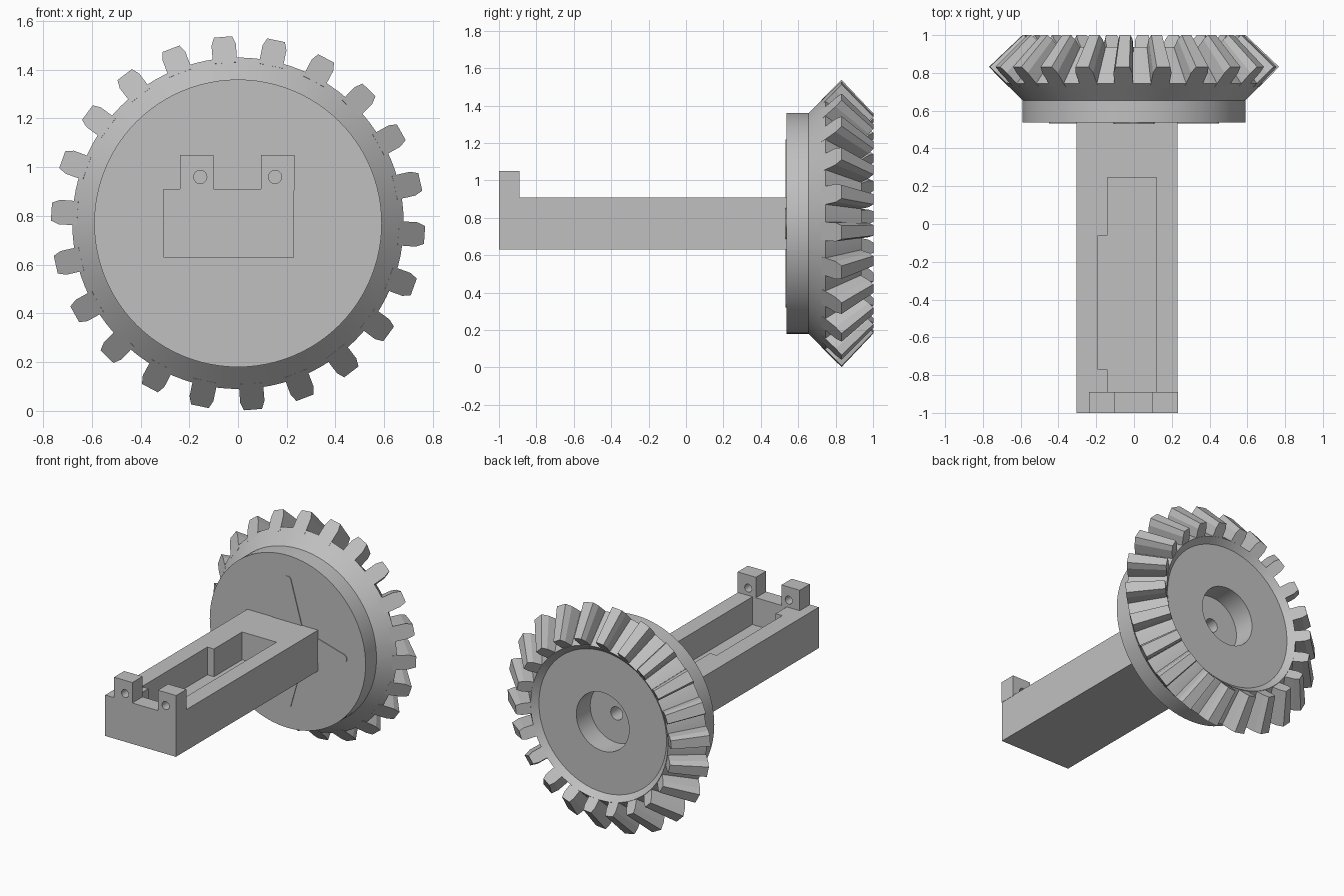
import bpy, bmesh, math
from mathutils import Matrix, Vector

old = bpy.data.objects.get("Cube")
if old:
    bpy.data.objects.remove(old, do_unlink=True)

grey = bpy.data.materials.new("plain grey")
grey.use_nodes = True
COLOUR = (0.53, 0.53, 0.53, 1)
grey.diffuse_color = COLOUR
grey.node_tree.nodes["Principled BSDF"].inputs["Base Color"].default_value = COLOUR

CENTRE_Z = 0.77
HUB_FRONT = 0.537
TEETH = 22


def finish(name, bm, smooth=False):
    bmesh.ops.remove_doubles(bm, verts=bm.verts, dist=1e-5)
    bmesh.ops.recalc_face_normals(bm, faces=bm.faces)
    mesh = bpy.data.meshes.new(name)
    bm.to_mesh(mesh)
    bm.free()
    mesh.materials.append(grey)
    obj = bpy.data.objects.new(name, mesh)
    bpy.context.collection.objects.link(obj)
    if smooth:
        bpy.ops.object.select_all(action='DESELECT')
        obj.select_set(True)
        bpy.context.view_layer.objects.active = obj
        bpy.ops.object.shade_smooth_by_angle(angle=math.radians(30))
    return obj


def prism(name, outline, push):
    """Extrude a flat outline of 3D points along a vector."""
    bm = bmesh.new()
    face = bm.faces.new([bm.verts.new(p) for p in outline])
    out = bmesh.ops.extrude_face_region(bm, geom=[face], use_keep_orig=True)
    moved = [g for g in out["geom"] if isinstance(g, bmesh.types.BMVert)]
    bmesh.ops.translate(bm, verts=moved, vec=push)
    return finish(name, bm)


def box(name, x0, x1, y0, y1, z0, z1):
    base = [(x0, y0, z0), (x1, y0, z0), (x1, y1, z0), (x0, y1, z0)]
    return prism(name, base, (0, 0, z1 - z0))


def cut(target, cutter):
    """Subtract a cutter, apply the result and drop the cutter."""
    cutter.hide_render = True
    mod = target.modifiers.new("cut", 'BOOLEAN')
    mod.operation = 'DIFFERENCE'
    mod.solver = 'EXACT'
    mod.object = cutter
    bpy.context.view_layer.objects.active = target
    bpy.ops.object.modifier_apply(modifier=mod.name)
    bpy.data.objects.remove(cutter, do_unlink=True)


# Gear body: turned profile (radius, y) with recessed back and stepped bore
profile = [(0, HUB_FRONT), (0.59, HUB_FRONT), (0.59, 0.655), (0.68, 0.745),
           (0.52, 0.937), (0.483, 0.90), (0.2, 0.90), (0.2, 0.75),
           (0.045, 0.75), (0.045, 0.56), (0, 0.56)]
bm = bmesh.new()
verts = [bm.verts.new((r, y, CENTRE_Z)) for r, y in profile]
edges = [bm.edges.new(pair) for pair in zip(verts, verts[1:])]
bmesh.ops.spin(bm, geom=verts + edges, cent=(0, 0, CENTRE_Z), axis=(0, 1, 0),
               angle=math.tau, steps=96, use_merge=True)
finish("gear_body", bm, smooth=True)

# Bevel teeth: cross-section (radius, half width) shrinking towards the apex
section = [(0.66, 0.049), (0.69, 0.050), (0.735, 0.050), (0.767, 0.037)]
APEX = Vector((0, 1.56, 0))
SHRINK = 0.767
bm = bmesh.new()
for i in range(TEETH):
    turn = Matrix.Rotation(-math.radians(94.6) - i * math.tau / TEETH, 4, 'Y')
    lift = Matrix.Translation((0, 0, CENTRE_Z)) @ turn
    outer = [Vector((r, r + 0.065, w)) for r, w in section]
    outer += [Vector((r, r + 0.065, -w)) for r, w in reversed(section)]
    inner = [APEX + (p - APEX) * SHRINK for p in outer]
    a = [bm.verts.new(lift @ p) for p in outer]
    b = [bm.verts.new(lift @ p) for p in inner]
    bm.faces.new(a)
    bm.faces.new(b[::-1])
    for j in range(len(a)):
        k = (j + 1) % len(a)
        bm.faces.new((a[j], b[j], b[k], a[k]))
finish("gear_teeth", bm)

# Thin tapered cross on the hub front
cross = []
for q in range(4):
    turn = Matrix.Rotation(q * math.pi / 2, 4, 'Y')
    arm = [(0.12, 0.115)]
    arm += [(0.42 + 0.03 * math.cos(t), 0.03 * math.sin(t))
            for t in (math.pi / 2 - s * math.pi / 8 for s in range(9))]
    arm += [(0.12, -0.115)]
    for r, w in arm:
        cross.append(turn @ Vector((r, HUB_FRONT + 0.001, w)) + Vector((0, 0, CENTRE_Z)))
prism("hub_cross", cross, (0, -0.006, 0))

# Square arm with a stepped pocket in its top
arm = box("arm", -0.305, 0.23, -1, HUB_FRONT + 0.005, 0.63, 0.91)
pocket = [(-0.14, -0.89), (0.12, -0.89), (0.12, 0.245), (-0.14, 0.245),
          (-0.14, -0.06), (-0.19, -0.06), (-0.19, -0.77), (-0.14, -0.77)]
cut(arm, prism("pocket_cutter", [(x, y, 0.72) for x, y in pocket], (0, 0, 0.4)))

# Pair of drilled lugs on the arm's front end
for side, x0, hole_x in (("right", -0.238, -0.155), ("left", 0.094, 0.152)):
    lug = box(side + "_lug", x0, x0 + 0.138, -1, -0.89, 0.905, 1.05)
    ring = [(hole_x + 0.027 * math.cos(i * math.tau / 24), -1.1,
             0.96 + 0.027 * math.sin(i * math.tau / 24)) for i in range(24)]
    cut(lug, prism("hole_cutter", ring, (0, 0.4, 0)))
